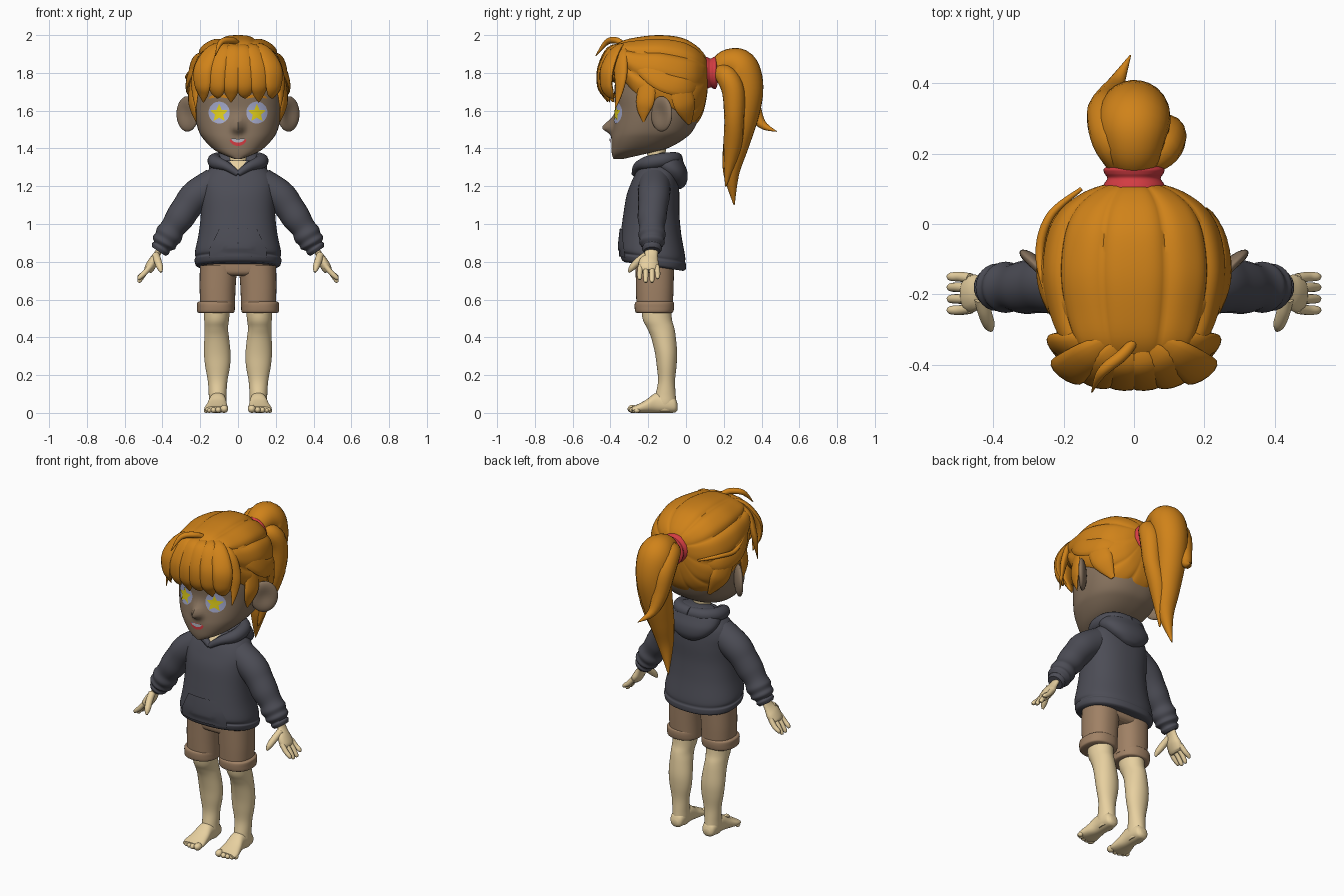
import bpy, math
from mathutils import Vector


def material(name, *rgb):
    m = bpy.data.materials.new(name)
    m.diffuse_color = (*rgb, 1)
    return m


SKIN = material("pale skin", .80, .63, .35)
FACE = material("brown face", .25, .175, .115)
HAIR = material("orange hair", .63, .225, .01)
HOOD = material("dark grey cloth", .073, .074, .093)
SHORTS = material("brown cloth", .35, .22, .13)
RED = material("red", .65, .045, .055)
IRIS = material("lilac eye", .38, .41, .62)
STAR = material("yellow star", .76, .63, .01)
TEETH = material("grey teeth", .45, .46, .52)


def resample(rows, m):
    """Catmull-Rom through rows of numbers."""
    out, k = [], len(rows) - 1
    for i in range(m + 1):
        u = i * k / m
        j = min(int(u), k - 1)
        t = u - j
        a, b, c, d = (rows[max(0, min(k, j + o))] for o in (-1, 0, 1, 2))
        out.append([.5 * (2 * q + (r - p) * t + (2 * p - 5 * q + 4 * r - s) * t * t
                          + (3 * q - p - 3 * r + s) * t ** 3) for p, q, r, s in zip(a, b, c, d)])
    return out


def make(name, verts, faces, mat, mirror=False):
    me = bpy.data.meshes.new(name)
    me.from_pydata([tuple(v) for v in verts], [], faces)
    me.materials.append(mat)
    ob = bpy.data.objects.new(name, me)
    bpy.context.collection.objects.link(ob)
    if mirror:
        ob.modifiers.new("mirror", 'MIRROR').use_mirror_merge = False
    bpy.ops.object.select_all(action='DESELECT')
    ob.select_set(True)
    bpy.context.view_layer.objects.active = ob
    bpy.ops.object.mode_set(mode='EDIT')
    bpy.ops.mesh.select_all(action='SELECT')
    bpy.ops.mesh.normals_make_consistent(inside=False)
    bpy.ops.object.mode_set(mode='OBJECT')
    bpy.ops.object.shade_smooth_by_angle(angle=math.radians(50))
    return ob


def bands(k, n):
    return [(i * n + j, i * n + (j + 1) % n, (i + 1) * n + (j + 1) % n, (i + 1) * n + j)
            for i in range(k) for j in range(n)]


def loft(name, rings, mat, mirror=False):
    k, n = len(rings) - 1, len(rings[0])
    caps = [tuple(range(n))[::-1], tuple(range(k * n, k * n + n))]
    return make(name, [v for r in rings for v in r], bands(k, n) + caps, mat, mirror)


def sup(v, p):
    return math.copysign(abs(v) ** (2 / p), v)


def stack(name, rows, mat, axis='z', n=40, m=40, p=2, rib=None, fn=None, mirror=False):
    """Rows: (position on axis, centre x, half width, low, high)."""
    rings = []
    for t, xc, hw, lo, hi in resample(rows, m):
        ring = []
        for j in range(n):
            a = 2 * math.pi * j / n
            k = 1 - rib[1] * (1 - abs(math.sin(rib[0] * a / 2))) ** 2 if rib else 1
            x = xc + hw * k * sup(math.cos(a), p)
            w = (lo + hi) / 2 + (hi - lo) / 2 * k * sup(math.sin(a), p)
            co = Vector((x, w, t) if axis == 'z' else (x, t, w))
            ring.append(fn(co) if fn else co)
        rings.append(ring)
    return loft(name, rings, mat, mirror)


def sweep(name, pts, mat, centre=(0, -.14, 1.7), flat=1, n=14, m=24, mirror=False):
    """Tube through (x, y, z, radius), flattened towards centre."""
    rows = resample(pts, m)
    P = [Vector(r[:3]) for r in rows]
    rings = []
    for i, r in enumerate(rows):
        T = (P[min(i + 1, m)] - P[max(i - 1, 0)]).normalized()
        N = P[i] - Vector(centre)
        N = (N - T * N.dot(T)).normalized()
        B = T.cross(N)
        rad = max(r[3], .002)
        rings.append([P[i] + B * rad * math.cos(2 * math.pi * j / n)
                      + N * rad * flat * math.sin(2 * math.pi * j / n) for j in range(n)])
    return loft(name, rings, mat, mirror)


def blob(name, c, r, mat, rot=0, mirror=False, dent=0):
    rings = []
    for i in range(1, 16):
        b = math.pi * i / 16
        ring = []
        for j in range(24):
            a = 2 * math.pi * j / 24
            x, y = r[0] * math.sin(b) * math.cos(a), r[1] * math.sin(b) * math.sin(a)
            if y < 0:
                y += dent * math.exp(-(x / r[0] / .6) ** 2 - (math.cos(b) / .6) ** 2)
            ring.append((c[0] + x * math.cos(rot) - y * math.sin(rot),
                         c[1] + x * math.sin(rot) + y * math.cos(rot), c[2] - r[2] * math.cos(b)))
        rings.append(ring)
    return loft(name, rings, mat, mirror)


def patch(name, outline, mat, rows, p, off, mirror=False, fn=None, k=6):
    """Thin plate laid on the front of a stacked body."""
    dense = resample(rows, 80)
    cx = sum(q[0] for q in outline) / len(outline)
    cz = sum(q[1] for q in outline) / len(outline)
    verts = []
    for i in range(k + 1):
        f = max(1 - i / k, .01)
        for x, z in outline:
            x, z = cx + (x - cx) * f, cz + (z - cz) * f
            lo = max((r for r in dense if r[0] <= z), key=lambda r: r[0], default=dense[0])
            hi = min((r for r in dense if r[0] > z), key=lambda r: r[0], default=dense[-1])
            t = (z - lo[0]) / (hi[0] - lo[0]) if hi[0] > lo[0] else 0
            _, _, hw, yf, yb = [a + (b - a) * t for a, b in zip(lo, hi)]
            y = (yf + yb) / 2 - (yb - yf) / 2 * max(0, 1 - abs(x / hw) ** p) ** (1 / p)
            co = Vector((x, y - off, z))
            verts.append(fn(co) if fn else co)
    return make(name, verts, bands(k, len(outline)), mat, mirror)


def oval(cx, cz, rx, rz, arch=0, n=28):
    return [(cx + rx * math.cos(2 * math.pi * i / n),
             cz + rz * math.sin(2 * math.pi * i / n) - arch * math.cos(2 * math.pi * i / n) ** 2) for i in range(n)]


# head with nose
head = [(1.345, 0, .02, -.385, -.33), (1.37, 0, .085, -.392, -.22), (1.40, 0, .135, -.395, -.10),
        (1.45, 0, .183, -.395, -.01), (1.50, 0, .211, -.388, .04), (1.60, 0, .233, -.375, .08),
        (1.70, 0, .235, -.38, .09), (1.80, 0, .215, -.36, .06), (1.90, 0, .14, -.28, 0), (1.93, 0, .04, -.18, -.1)]


def nose(co):
    if co.y < -.25:
        co.y -= .058 * math.exp(-(co.x / .028) ** 2 - ((co.z - 1.51) / (.045 if co.z > 1.51 else .028)) ** 2)
    return co


stack("head", head, FACE, n=96, m=60, p=2.4, fn=nose)
blob("ear", (.268, -.13, 1.583), (.078, .026, .094), FACE, rot=math.radians(44), mirror=True, dent=.022)

# eyes, brows, mouth
patch("eye", oval(.10, 1.59, .056, .058), IRIS, head, 2.4, .004, True)
patch("eye_star", [(.10 + (.05 if i % 2 == 0 else .023) * math.sin(i * math.pi / 5),
                    1.586 + (.05 if i % 2 == 0 else .023) * math.cos(i * math.pi / 5)) for i in range(10)],
      STAR, head, 2.4, .008, True)
patch("eyebrow", oval(.10, 1.682, .058, .008, .018), HAIR, head, 2.4, .006, True)
patch("lips", oval(0, 1.432, .044, .019, -.010), RED, head, 2.4, .005)
patch("teeth", oval(0, 1.441, .036, .010, -.008), TEETH, head, 2.4, .009)

# hair cap, ribbed towards the hair tie
stack("hair_cap", [(-.42, 0, .06, 1.80, 1.88), (-.40, 0, .15, 1.76, 1.92), (-.34, 0, .205, 1.72, 1.968),
                   (-.25, 0, .245, 1.58, 1.99), (-.14, 0, .264, 1.53, 2.0), (-.03, 0, .25, 1.48, 1.988),
                   (.04, 0, .213, 1.515, 1.955), (.085, 0, .155, 1.575, 1.915), (.108, 0, .10, 1.66, 1.88),
                   (.118, 0, .05, 1.75, 1.85)],
      HAIR, axis='y', n=140, p=2.3, rib=(10, .055))

# fringe strands
for i in range(6):
    x = -.175 + .07 * i
    sweep(f"fringe_{i}", [(x * .2, -.32, 1.94, .025), (x * .7, -.40 + x * x, 1.925, .045),
                          (x * 1.05, -.445 + x * x, 1.83, .056), (x * 1.08, -.452 + x * x, 1.74, .05),
                          (x * 1.06, -.435 + x * x, 1.69, .034), (x * 1.05, -.415 + x * x, 1.645 + .02 * (i % 2), .004)],
          HAIR, flat=.42)
sweep("fringe_side", [(.05, -.33, 1.94, .03), (.165, -.345, 1.89, .045), (.215, -.345, 1.78, .04),
                      (.225, -.355, 1.69, .022), (.222, -.375, 1.61, .003)], HAIR, flat=.5, mirror=True)
sweep("side_lock", [(.02, -.32, 1.95, .03), (.15, -.28, 1.92, .05), (.23, -.21, 1.83, .058),
                    (.258, -.11, 1.75, .055), (.222, .01, 1.73, .048), (.1, .09, 1.78, .02)], HAIR, flat=.3, mirror=True)
sweep("sideburn", [(.235, -.2, 1.77, .045), (.243, -.215, 1.66, .05), (.235, -.225, 1.6, .035), (.222, -.225, 1.54, .004)],
      HAIR, flat=.33, mirror=True)
sweep("nape_lock", [(.235, -.04, 1.74, .06), (.222, -.005, 1.63, .062), (.17, .02, 1.53, .012)],
      HAIR, flat=.35, mirror=True)
sweep("loose_strand", [(-.15, .10, 1.76, .006), (-.24, .02, 1.78, .012), (-.268, -.1, 1.78, .012),
                       (-.23, -.26, 1.84, .006)], HAIR)
sweep("crown_tuft", [(.01, -.32, 1.945, .012), (-.03, -.37, 1.972, .017), (-.09, -.42, 1.962, .015),
                     (-.12, -.478, 1.89, .002)], HAIR)

# hair tie and ponytail
stack("hair_tie", [(.09, 0, .072, 1.73, 1.87), (.10, 0, .088, 1.712, 1.885), (.113, 0, .086, 1.715, 1.883),
                   (.13, 0, .076, 1.724, 1.876), (.144, 0, .084, 1.717, 1.883), (.157, 0, .086, 1.715, 1.885),
                   (.166, 0, .07, 1.735, 1.865)], RED, axis='y')
tail = (0, .1, 1.2)
sweep("ponytail", [(0, .13, 1.80, .055), (0, .17, 1.815, .066), (0, .225, 1.845, .085), (0, .285, 1.825, .103),
                   (0, .315, 1.72, .1), (-.01, .30, 1.58, .09), (-.02, .265, 1.42, .072), (-.03, .24, 1.27, .045),
                   (-.06, .255, 1.1, .003)], HAIR, tail, .95, 24, 44)
sweep("ponytail_right", [(.02, .14, 1.80, .04), (.035, .175, 1.80, .045), (.075, .215, 1.78, .058), (.09, .25, 1.70, .06),
                         (.08, .255, 1.55, .053), (.03, .245, 1.40, .047), (-.01, .21, 1.2, .004)], HAIR, tail)
sweep("ponytail_flick", [(-.02, .14, 1.80, .04), (-.035, .18, 1.815, .048), (-.06, .24, 1.835, .06), (-.075, .31, 1.76, .06),
                         (-.07, .35, 1.63, .045), (-.05, .40, 1.53, .025), (-.01, .48, 1.49, .002)], HAIR, tail)

# hoodie body
torso = [(.775, 0, .212, -.325, -.015), (.785, 0, .225, -.34, -.002), (.81, 0, .23, -.347, 0),
         (.822, 0, .224, -.342, -.005), (.85, 0, .228, -.353, -.005), (.95, 0, .208, -.345, -.025),
         (1.05, 0, .197, -.332, -.035), (1.15, 0, .197, -.315, -.035), (1.22, 0, .197, -.29, -.04),
         (1.28, 0, .165, -.262, -.05), (1.335, 0, .09, -.23, -.08)]


def tilt(co):
    co.z -= .15 * (co.y + .17) * max(0, min(1, (1 - co.z) / .2))
    return co


stack("hoodie_body", torso, HOOD, n=64, m=60, p=2.3, fn=tilt)
patch("pocket", [(-.10, .97), (-.05, .972), (0, .972), (.05, .972), (.10, .97), (.125, .91), (.15, .855), (.15, .80),
                 (.07, .80), (0, .80), (-.07, .80), (-.15, .80), (-.15, .855), (-.125, .91)],
      HOOD, torso, 2.3, .008, fn=tilt)
patch("neck_opening", [(-.045, 1.333), (0, 1.333), (.045, 1.333), (.022, 1.305), (0, 1.28), (-.022, 1.305)],
      SKIN, torso, 2.3, .006)
sweep("hood_collar", [(0, -.272, 1.265, .016), (.06, -.255, 1.305, .024), (.115, -.20, 1.325, .036),
                      (.12, -.12, 1.338, .038), (.075, -.065, 1.345, .036), (0, -.05, 1.345, .034)],
      HOOD, (0, -.15, 1.2), mirror=True)
stack("hood_back", [(1.185, 0, .02, -.06, -.03), (1.20, 0, .06, -.07, -.008), (1.235, 0, .115, -.11, .008),
                    (1.28, 0, .15, -.16, .006), (1.325, 0, .15, -.19, -.012), (1.365, 0, .115, -.17, -.03),
                    (1.378, 0, .08, -.13, -.045)], HOOD, p=2.2)
stack("neck", [(1.25, 0, .055, -.215, -.105), (1.35, 0, .05, -.205, -.11), (1.43, 0, .055, -.21, -.10)], SKIN)

# sleeves
sweep("sleeve", [(.12, -.165, 1.215, .085), (.22, -.17, 1.15, .085), (.27, -.175, 1.09, .078), (.31, -.18, 1.03, .076),
                 (.345, -.18, .98, .066), (.365, -.18, .945, .073), (.38, -.18, .92, .065), (.392, -.18, .90, .067),
                 (.402, -.18, .882, .05), (.41, -.18, .87, .053), (.42, -.18, .855, .043)],
      HOOD, (0, -.18, .9), n=24, m=50, mirror=True)

# hands
hc = (0, -.19, .75)
sweep("palm", [(.405, -.18, .885, .034), (.428, -.185, .84, .036), (.45, -.195, .80, .052), (.47, -.2, .765, .052),
               (.478, -.2, .75, .04)], SKIN, hc, .5, mirror=True)
for i, (y, end) in enumerate(((-.245, .705), (-.213, .69), (-.18, .69), (-.15, .71))):
    sweep(f"finger_{i}", [(.465, y * .9 - .02, .775, .015), (.495, y, .74, .014), (.52, y, end + .012, .012),
                          (.527, y, end, .006)], SKIN, hc, mirror=True)
sweep("thumb", [(.435, -.21, .835, .02), (.425, -.25, .805, .02), (.413, -.285, .77, .017), (.407, -.302, .745, .006)],
      SKIN, hc, mirror=True)

# shorts
stack("shorts_hips", [(.725, 0, .15, -.24, -.09), (.75, 0, .19, -.262, -.068), (.84, 0, .195, -.265, -.06)], SHORTS, p=2.6)
stack("shorts_leg", [(.56, .108, .092, -.262, -.07), (.66, .108, .095, -.265, -.066), (.78, .103, .099, -.267, -.063)],
      SHORTS, p=2.3, mirror=True)
stack("shorts_cuff", [(.528, .117, .085, -.255, -.08), (.535, .117, .098, -.268, -.068), (.56, .117, .1, -.272, -.063),
                      (.582, .117, .099, -.27, -.064), (.59, .116, .09, -.26, -.07)], SHORTS, p=2.3, mirror=True)

# legs and feet
stack("leg", [(.60, .11, .07, -.24, -.08), (.50, .113, .066, -.23, -.075), (.45, .115, .062, -.207, -.062),
              (.40, .113, .065, -.185, -.054), (.32, .11, .07, -.165, -.047), (.25, .108, .066, -.155, -.05),
              (.17, .108, .052, -.148, -.058), (.10, .108, .047, -.16, -.055), (.05, .108, .046, -.17, -.052),
              (.01, .108, .036, -.16, -.06)], SKIN, mirror=True)
stack("foot", [(-.045, .108, .02, .015, .05), (-.06, .108, .038, .002, .08), (-.10, .108, .045, 0, .10),
               (-.16, .108, .046, 0, .105), (-.21, .112, .055, 0, .07), (-.255, .115, .063, 0, .046),
               (-.285, .115, .058, .004, .034)], SKIN, axis='y', p=2.3, mirror=True)
for i, (x, y, r) in enumerate(((.073, -.283, .021), (.104, -.285, .016), (.129, -.28, .015), (.152, -.272, .014),
                               (.168, -.26, .013))):
    blob(f"toe_{i}", (x, y, r), (r, r * 1.25, r), SKIN, mirror=True)
